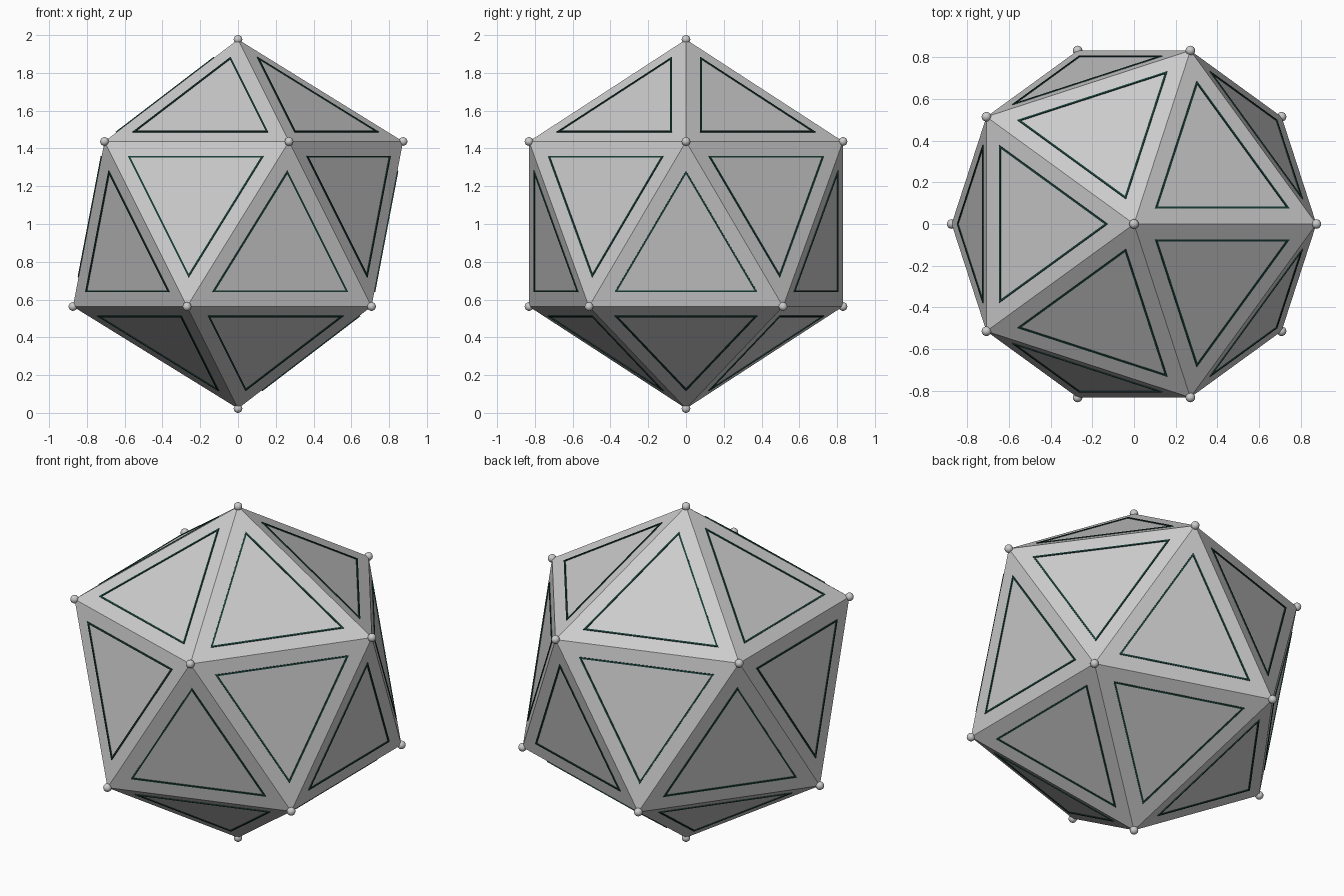
import bpy, bmesh, math
from mathutils import Vector

if "Cube" in bpy.data.objects:
    bpy.data.objects.remove(bpy.data.objects["Cube"])

R = 0.977            # centre to corner
BEAD = 0.023         # corner bead radius
CENTRE = Vector((0, 0, 1))


def finish(bm, name):
    mesh = bpy.data.meshes.new(name)
    bm.to_mesh(mesh)
    bm.free()
    obj = bpy.data.objects.new(name, mesh)
    bpy.context.collection.objects.link(obj)
    return obj


# Icosahedron corners: two poles and two staggered rings of five
ring_r, ring_z = 2 * R / math.sqrt(5), R / math.sqrt(5)


def ring(z, offset):
    return [CENTRE + Vector((ring_r * math.cos(offset + i * math.tau / 5),
                             ring_r * math.sin(offset + i * math.tau / 5), z))
            for i in range(5)]


top, bottom = CENTRE + Vector((0, 0, R)), CENTRE - Vector((0, 0, R))
upper, lower = ring(ring_z, 0), ring(-ring_z, math.pi / 5)
corners = [top, bottom] + upper + lower

faces = []
for i in range(5):
    j = (i + 1) % 5
    faces += [(top, upper[i], upper[j]),
              (upper[i], lower[i], upper[j]),
              (lower[i], lower[j], upper[j]),
              (bottom, lower[j], lower[i])]

# Die body with flat faces
bm = bmesh.new()
for f in faces:
    bm.faces.new([bm.verts.new(p) for p in f])
bmesh.ops.remove_doubles(bm, verts=bm.verts, dist=1e-4)
bmesh.ops.recalc_face_normals(bm, faces=bm.faces)
finish(bm, "die_body")

# Thin raised triangular border on every face
bm = bmesh.new()
for f in faces:
    mid = sum(f, Vector()) / 3
    normal = (mid - CENTRE).normalized()
    loops = []
    for scale, height in ((0.735, -0.004), (0.735, 0.005), (0.705, 0.005), (0.705, -0.004)):
        loops.append([bm.verts.new(mid + (p - mid) * scale + normal * height) for p in f])
    for k in range(4):
        a, b = loops[k], loops[(k + 1) % 4]
        for i in range(3):
            j = (i + 1) % 3
            bm.faces.new((a[i], a[j], b[j], b[i]))
bmesh.ops.recalc_face_normals(bm, faces=bm.faces)
borders = finish(bm, "face_borders")
dark = bpy.data.materials.new("dark_green")
dark.diffuse_color = (0.01, 0.05, 0.04, 1)
dark.use_nodes = True
dark.node_tree.nodes["Principled BSDF"].inputs["Base Color"].default_value = dark.diffuse_color
borders.data.materials.append(dark)

# Small round bead on every corner
bm = bmesh.new()
for p in corners:
    ball = bmesh.ops.create_uvsphere(bm, u_segments=16, v_segments=10, radius=BEAD)
    bmesh.ops.translate(bm, verts=ball["verts"], vec=p)
for f in bm.faces:
    f.smooth = True
finish(bm, "corner_beads")
